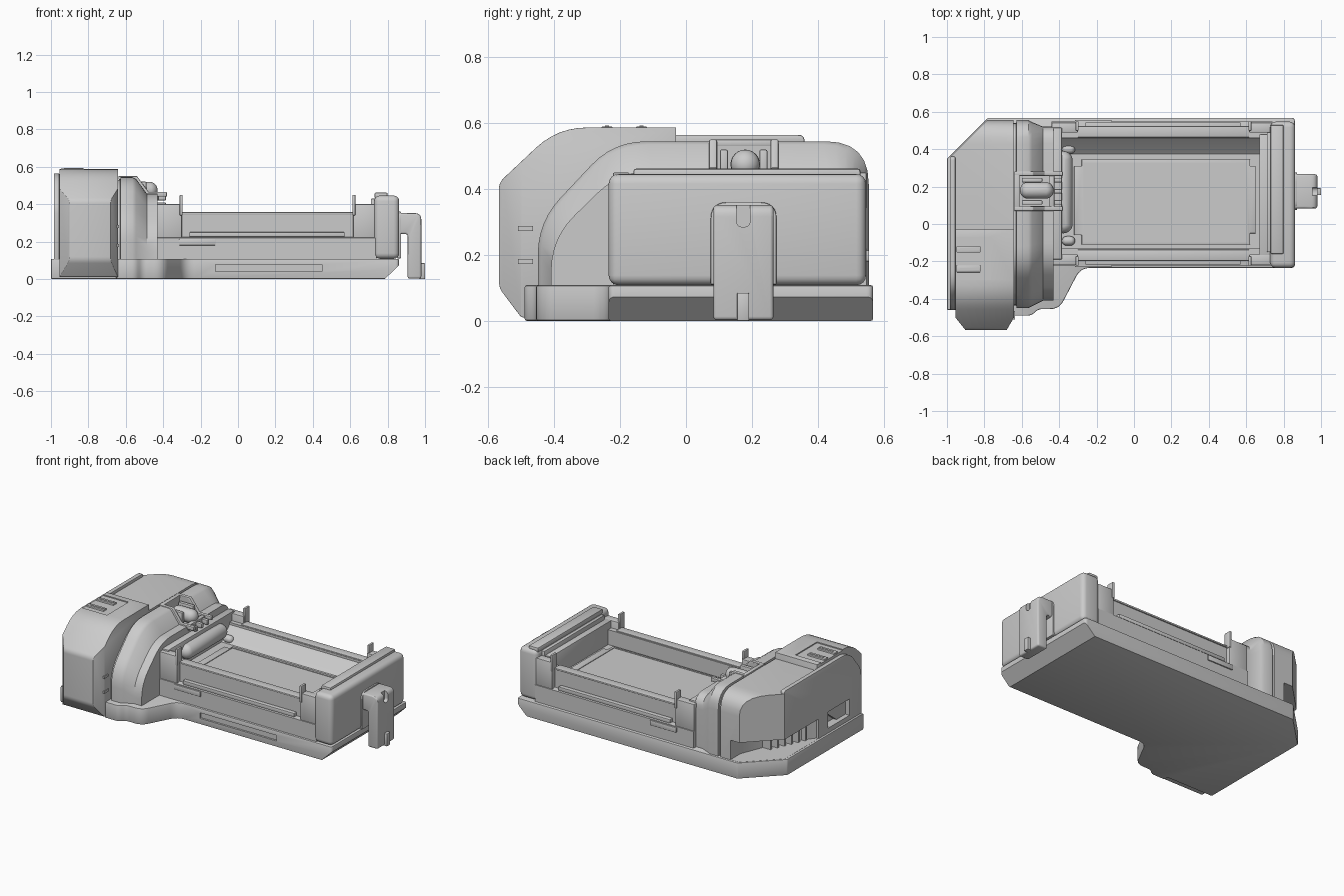
import bpy, bmesh, math
from mathutils import Vector

if "Cube" in bpy.data.objects:
    bpy.data.objects.remove(bpy.data.objects["Cube"])


def finish(name, bm, bevel=0, seg=3):
    bmesh.ops.recalc_face_normals(bm, faces=bm.faces)
    me = bpy.data.meshes.new(name)
    bm.to_mesh(me)
    bm.free()
    ob = bpy.data.objects.new(name, me)
    bpy.context.collection.objects.link(ob)
    if bevel:
        m = ob.modifiers.new("bevel", 'BEVEL')
        m.width, m.segments, m.angle_limit = bevel, seg, math.radians(35)
        apply(ob, m)
    return ob


def apply(ob, mod):
    bpy.context.view_layer.objects.active = ob
    bpy.ops.object.modifier_apply(modifier=mod.name)


def loft(name, axis, sections, bevel=0, seg=3):
    """Skin closed outlines [(position, points)] placed along an axis."""
    bm = bmesh.new()
    place = {'x': lambda p, t: (t, p[0], p[1]), 'y': lambda p, t: (p[0], t, p[1]),
             'z': lambda p, t: (p[0], p[1], t)}[axis]
    rings = [[bm.verts.new(place(p, t)) for p in pts] for t, pts in sections]
    n = len(rings[0])
    for a, b in zip(rings, rings[1:]):
        for i in range(n):
            bm.faces.new((a[i], a[(i + 1) % n], b[(i + 1) % n], b[i]))
    bm.faces.new(rings[0])
    bm.faces.new(rings[-1])
    return finish(name, bm, bevel, seg)


def prism(name, axis, pts, lo, hi, bevel=0, seg=3):
    return loft(name, axis, [(lo, pts), (hi, pts)], bevel, seg)


def box(name, x0, x1, y0, y1, z0, z1, bevel=0, seg=3):
    return prism(name, 'z', [(x0, y0), (x1, y0), (x1, y1), (x0, y1)], z0, z1, bevel, seg)


def rounded(corners, n=6):
    """Outline from (a, b, radius) corners with curved corners."""
    out = []
    for i, (a, b, r) in enumerate(corners):
        p = Vector((a, b))
        if r == 0:
            out.append(p)
            continue
        u = (Vector(corners[i - 1][:2]) - p).normalized() * r
        v = (Vector(corners[(i + 1) % len(corners)][:2]) - p).normalized() * r
        for k in range(n + 1):
            t = k / n
            out.append(p + u * (1 - t) ** 2 + v * t * t)
    return out


def boolean(ob, cutter, op='DIFFERENCE'):
    m = ob.modifiers.new("bool", 'BOOLEAN')
    m.operation, m.object, m.solver = op, cutter, 'EXACT'
    apply(ob, m)
    bpy.data.objects.remove(cutter)


def capsule(name, axis, centre, radius, half):
    bm = bmesh.new()
    bmesh.ops.create_uvsphere(bm, u_segments=24, v_segments=12, radius=radius)
    for v in bm.verts:
        if abs(v.co[axis]) > 1e-5:
            v.co[axis] += math.copysign(half - radius, v.co[axis])
        v.co += Vector(centre)
    return finish(name, bm)


# Base plate with sloping right end and a front slot
base = prism("base_plate", 'z', rounded([
    (-1, -.46, 0), (-.65, -.46, 0), (-.65, -.49, 0), (-.55, -.49, .02), (-.51, -.455, .02),
    (-.4, -.455, .05), (-.285, -.235, .05), (.86, -.235, .02), (.86, .568, .02),
    (-.78, .568, 0), (-1, .35, 0)]), 0, .108, .006, 2)
boolean(base, prism("cut", 'y', [(.775, -.01), (.95, -.01), (.95, .16)], -1, 1))
boolean(base, box("cut", -.12, .45, -.3, -.222, .04, .078))

# Main housing: tall part, seam groove, slope, lower shoulder
def arch(y0, y1, knee, yk, top, r):
    return rounded([(y0, .1, 0), (y0, knee, .1), (yk, top, .1), (y1, top, r), (y1, .1, 0)])


A = arch(-.45, .555, .3, -.22, .545, .13)
A_in = arch(-.435, .54, .3, -.21, .53, .125)
A_soft = arch(-.44, .545, .295, -.215, .535, .13)
B = arch(-.41, .52, .25, -.2, .456, .09)
house = loft("main_housing", 'x', [
    (-.98, A), (-.645, A), (-.643, A_in), (-.63, A_in), (-.628, A), (-.565, A), (-.545, A_soft),
    (-.487, B), (-.43, B)])
boolean(house, prism("cut", 'z', [(-1.1, .24), (-.775, .565), (-.775, .8), (-1.1, .8)], 0, 1))
plate = prism("left_side_plate", 'x', rounded([
    (-.46, .02, 0), (-.46, .4, .05), (-.33, .565, .08), (.36, .565, .02), (.36, .1, 0)]), -.985, -.955, .005, 2)

# Undercut and vent recess on the left side
for part in (house, plate):
    boolean(part, prism("cut", 'z', [(-1.1, 0), (-.97, 0), (-.82, .2), (-.72, .45), (-.72, .7), (-1.1, .7)], .109, .24))
    boolean(part, box("cut", -1.1, -.93, -.33, -.1, .14, .25))
for k in range(6):
    box("vent_rib", -.94 + .02 * k, -.80 + .01 * k, .06 + .045 * k, .075 + .045 * k, .11, .235)

# Front cover: side profile crossed with a chamfered plan
cover = prism("front_cover", 'x', rounded([
    (-.5, .01, .01), (-.568, .1, .02), (-.568, .42, .02), (-.39, .587, .09), (-.03, .587, 0),
    (-.03, .3, 0), (-.4, .01, 0)]), -1.1, -.5)
boolean(cover, prism("cut", 'z', [(-.955, 0), (-.955, -.5), (-.875, -.6), (-.70, -.6), (-.642, -.5), (-.642, 0)], -1, 1), 'INTERSECT')
m = cover.modifiers.new("bevel", 'BEVEL')
m.width, m.segments, m.angle_limit = .008, 2, math.radians(35)
apply(cover, m)
boolean(cover, box("cut", -1, -.765, -.30, -.07, .58, .7))
for y in (-.135, -.24):
    box("cover_thumb_grip", -.95, -.82, y - .018, y + .018, .57, .59, .004, 2)
    box("cover_thumb_slot", -.93, -.83, y - .006, y + .006, .57, .593)
for z in (.18, .28):
    box("cover_side_catch", -.65, -.637, -.51, -.465, z - .008, z + .008)

# Tray cross-section swept between the housing and the end block
prism("tray_body", 'x', [
    (-.222, .1), (-.222, .22), (-.19, .225), (-.19, .35), (-.13, .35), (-.13, .25), (.375, .25), (.39, .262),
    (.46, .335), (.46, .35), (.515, .35), (.515, .225), (.548, .22), (.548, .1)], -.44, .74)
bed = prism("bed_panel", 'z', [(-.32, -.06), (-.28, -.06), (-.28, -.11), (.62, -.11), (.62, -.05), (.65, -.05),
            (.65, .31), (.62, .31), (.62, .345), (-.28, .345), (-.28, .31), (-.32, .31)], .24, .262, .003, 2)
boolean(bed, box("cut", -.27, .6, -.095, .325, .258, .3))

# Rail details, corner blocks and fins, mirrored front to back
MID = .163
for s in (-1, 1):
    def side(name, x0, x1, d0, d1, z0, z1, bev=0):
        y0, y1 = sorted((MID + s * d0, MID + s * d1))
        return box(name, x0, x1, y0, y1, z0, z1, bev, 2)
    side("rail_cap", -.30, .615, .30, .36, .345, .357, .003)
    side("rail_strip", -.26, .57, .34, .38, .225, .25, .003)
    side("tray_clip", -.315, -.12, .37, .393, .18, .215, .003)
    side("corner_block_left", -.44, -.30, .325, .38, .21, .40, .006)
    side("corner_block_right", .615, .74, .325, .38, .21, .40, .006)
    side("corner_fin_left", -.312, -.296, .335, .385, .34, .45, .004)
    side("corner_fin_right", .612, .628, .335, .385, .34, .45, .004)
box("tray_end_left", -.44, -.385, -.19, .515, .2, .41, .006, 2)
box("tray_end_right", .67, .74, -.17, .48, .2, .40, .006, 2)
for y in (-.09, .4):
    capsule("tray_roller", 0, (-.35, y, .27), .025, .035)

# Right end block with raised ridge
box("end_block", .728, .862, -.235, .547, .108, .446, .03, 4)
box("end_block_ridge", .73, .80, -.16, .53, .43, .462, .008, 2)
box("end_block_inner_step", .71, .735, -.15, .49, .3, .43, .005, 2)

# Hooked handle on the right end
prism("handle_bracket", 'x', rounded([(.075, .11, 0), (.275, .11, 0), (.275, .36, .05), (.075, .36, .05)]), .85, .872, .004, 2)
handle = prism("handle", 'y', rounded([
    (.85, .24, 0), (.907, .24, .015), (.907, .002, 0), (.98, .002, 0), (.98, .352, .035), (.85, .352, 0)]),
    .083, .266, .018, 3)
boolean(handle, prism("cut", 'x', rounded([(.153, .285, .02), (.195, .285, .02), (.195, .4, 0), (.153, .4, 0)]), .955, 1.1))
box("handle_latch", .97, 1.0, .155, .192, .0, .085, .004, 2)
box("handle_latch_tip", .975, .995, .166, .181, .0, .03)

# Sensor cradle bridging the slope
boolean(house, box("cut", -.615, -.4, .095, .257, .425, .7))
rail = [(-.64, .53), (-.64, .55), (-.54, .55), (-.478, .465), (-.38, .465), (-.38, .44), (-.50, .44), (-.56, .53)]
for y in (.07, .257):
    prism("cradle_rail", 'y', rail, y, y + .024, .004, 2)
box("cradle_back_bar", -.64, -.612, .07, .281, .53, .55, .004, 2)
capsule("cradle_barrel", 0, (-.52, .18, .475), .045, .09)
for y in (.115, .235):
    box("cradle_cheek", -.60, -.49, y - .012, y + .012, .43, .52, .005, 2)
box("cradle_clip", -.455, -.425, .085, .27, .42, .46, .006, 2)
for y in (.115, .175, .235):
    box("cradle_finger", -.44, -.385, y - .012, y + .012, .42, .452, .005, 2)
capsule("cradle_pod", 1, (-.378, .17, .335), .05, .22)

# Smooth curves, keep hard edges
bpy.ops.object.select_all(action='SELECT')
bpy.ops.object.shade_smooth_by_angle(angle=math.radians(30))
